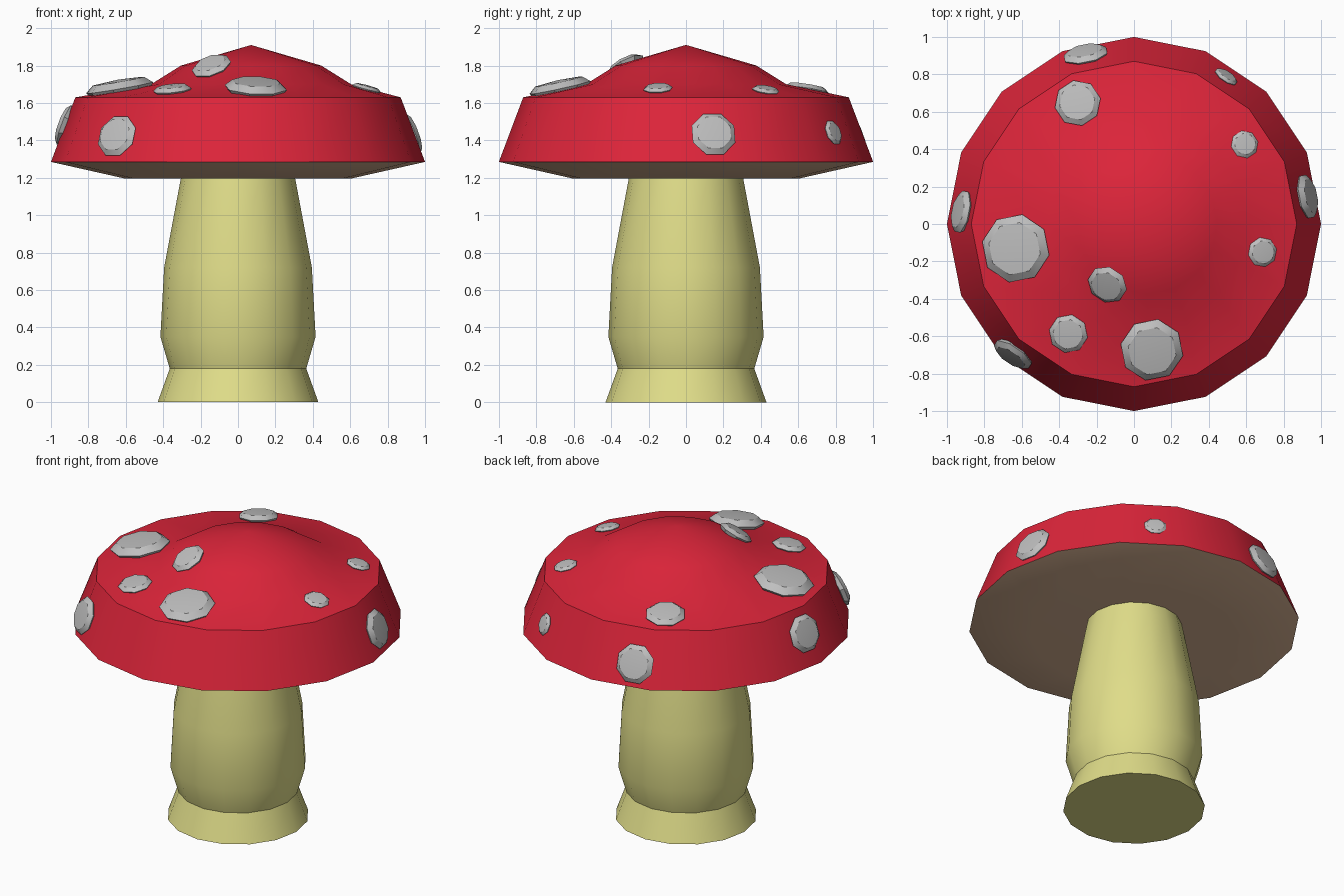
import bpy, bmesh, math
from mathutils import Vector
from mathutils.bvhtree import BVHTree

default_cube = bpy.data.objects.get("Cube")
if default_cube:
    bpy.data.objects.remove(default_cube, do_unlink=True)


def material(name, rgb):
    mat = bpy.data.materials.new(name)
    mat.use_nodes = True
    colour = (*rgb, 1)
    mat.diffuse_color = colour
    node = next(n for n in mat.node_tree.nodes if n.type == "BSDF_PRINCIPLED")
    node.inputs["Base Color"].default_value = colour
    return mat


red = material("cap red", (0.72, 0.018, 0.042))
brown = material("gill brown", (0.70, 0.46, 0.30))
cream = material("stem cream", (0.74, 0.72, 0.25))
grey = material("spot grey", (0.52, 0.52, 0.52))


def lathe(bm, rings, sides, turn=0.0):
    """Skin a stack of (radius, height, x shift) rings; radius 0 makes a tip."""
    previous = None
    for radius, z, shift in rings:
        count = sides if radius else 1
        ring = [bm.verts.new((shift + radius * math.cos(math.tau * i / sides + turn),
                              radius * math.sin(math.tau * i / sides + turn), z))
                for i in range(count)]
        if previous:
            for i in range(sides):
                j = (i + 1) % sides
                corners = [previous[i % len(previous)], previous[j % len(previous)],
                           ring[j % count], ring[i % count]]
                bm.faces.new(dict.fromkeys(corners))
        previous = ring
    bm.normal_update()


def finish(bm, name, mats, smooth=True):
    bmesh.ops.recalc_face_normals(bm, faces=bm.faces)
    mesh = bpy.data.meshes.new(name)
    bm.to_mesh(mesh)
    bm.free()
    obj = bpy.data.objects.new(name, mesh)
    bpy.context.collection.objects.link(obj)
    for mat in mats:
        mesh.materials.append(mat)
    if smooth:
        bpy.ops.object.select_all(action="DESELECT")
        obj.select_set(True)
        bpy.context.view_layer.objects.active = obj
        bpy.ops.object.shade_smooth_by_angle(angle=math.radians(30))
    return obj


# Stem with a flared foot
bm = bmesh.new()
lathe(bm, [(0, 0, 0), (0.43, 0, 0), (0.365, 0.18, 0), (0.415, 0.35, 0),
           (0.395, 0.72, 0), (0.305, 1.2, 0), (0.28, 1.32, 0), (0, 1.32, 0)], 16)
finish(bm, "stem", [cream])

# Cap: hollowed underside, steep rim, off-centre peak
bm = bmesh.new()
lathe(bm, [(0, 1.35, 0), (0.6, 1.195, 0), (1, 1.285, 0), (0.87, 1.63, 0),
           (0.535, 1.7, 0.07), (0.375, 1.8, 0.07), (0, 1.91, 0.07)], 16)
bmesh.ops.recalc_face_normals(bm, faces=bm.faces)
for face in bm.faces:
    face.material_index = 1 if face.normal.z < -0.1 else 0
surface = BVHTree.FromBMesh(bm)
finish(bm, "cap", [red, brown])


# Faceted spots, laid onto the cap surface
def spot(name, origin, direction, r):
    hit, normal, _, _ = surface.ray_cast(Vector(origin), Vector(direction).normalized())
    bm = bmesh.new()
    lathe(bm, [(0, -0.12 * r, 0), (0.85 * r, -0.12 * r, 0), (r, 0.08 * r, 0),
               (0.77 * r, 0.27 * r, 0), (0, 0.32 * r, 0)], 8, math.pi / 8)
    rotation = normal.to_track_quat("Z", "Y").to_matrix().to_4x4()
    rotation.translation = hit
    bm.transform(rotation)
    finish(bm, name, [grey])


top_spots = [(-0.63, -0.13, 0.185), (-0.14, -0.32, 0.11), (-0.35, -0.585, 0.105),
             (0.095, -0.67, 0.17), (0.685, -0.15, 0.08), (0.59, 0.425, 0.075),
             (-0.3, 0.645, 0.125)]
for n, (x, y, r) in enumerate(top_spots, 1):
    spot(f"top_spot_{n}", (x, y, 3), (0, 0, -1), r)

# Angle round the rim in degrees, height, radius
rim_spots = [(9, 1.43, 0.125), (58, 1.44, 0.07), (106, 1.42, 0.125),
             (176, 1.48, 0.12), (227, 1.42, 0.12)]
for n, (angle, z, r) in enumerate(rim_spots, 1):
    a = math.radians(angle)
    out = Vector((math.cos(a), math.sin(a), 0))
    spot(f"rim_spot_{n}", out * 3 + Vector((0, 0, z)), -out, r)
